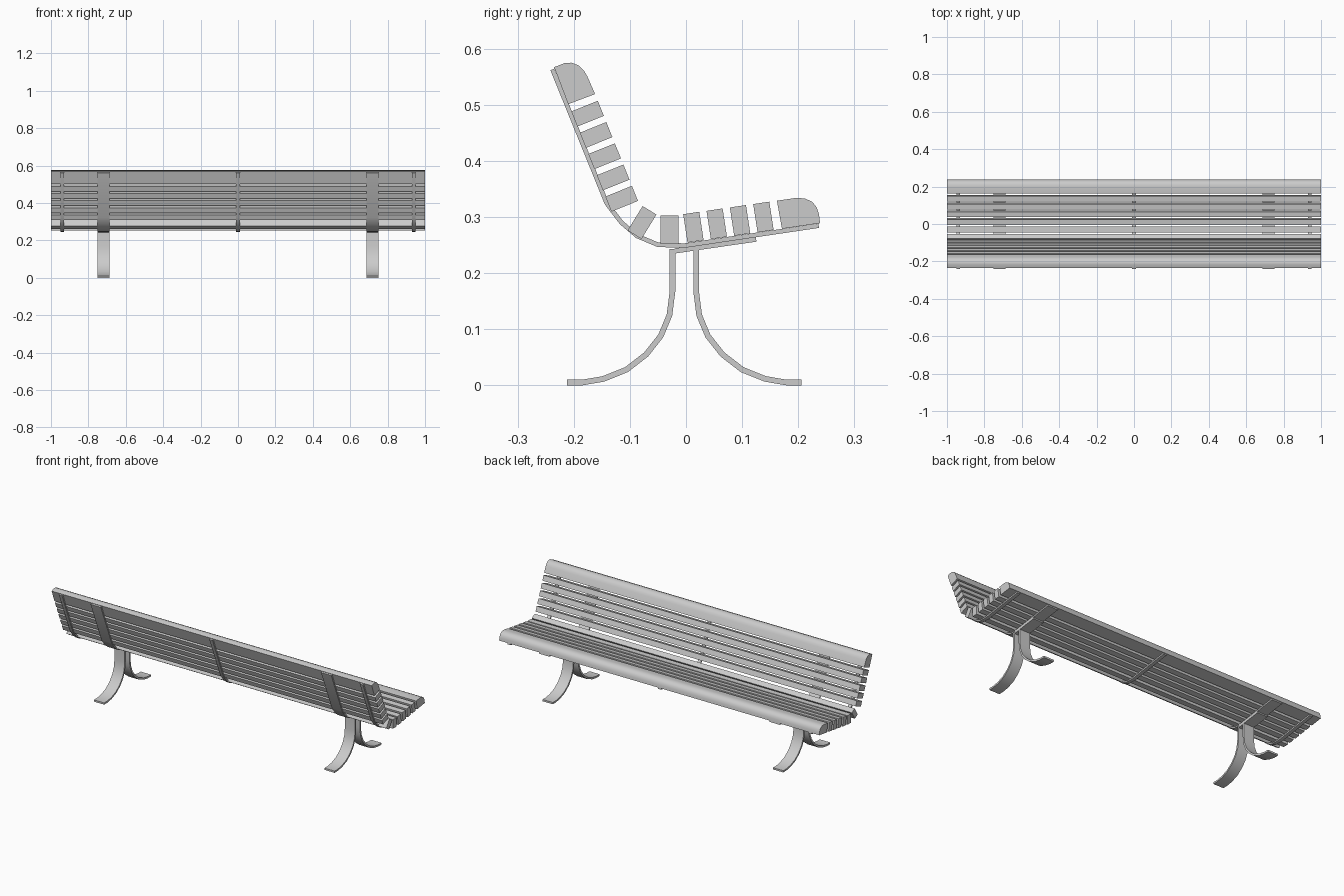
import bpy, bmesh
from math import cos, sin, radians
from mathutils import Vector

cube = bpy.data.objects.get("Cube")
if cube:
    bpy.data.objects.remove(cube)

grey = bpy.data.materials.new("light grey")
grey.use_nodes = True
colour = (0.6, 0.6, 0.6, 1)
grey.diffuse_color = colour
grey.node_tree.nodes["Principled BSDF"].inputs["Base Color"].default_value = colour


def extrude_side(name, outline, x, width):
    """Extrude a closed (y, z) outline along x, smoothing only shallow edges."""
    bm = bmesh.new()
    face = bm.faces.new([bm.verts.new((x - width / 2, y, z)) for y, z in outline])
    ext = bmesh.ops.extrude_face_region(bm, geom=[face])["geom"]
    bmesh.ops.translate(bm, vec=(width, 0, 0),
                        verts=[v for v in ext if isinstance(v, bmesh.types.BMVert)])
    bmesh.ops.recalc_face_normals(bm, faces=bm.faces)
    for f in bm.faces:
        f.smooth = True
    for e in bm.edges:
        e.smooth = e.calc_face_angle(0) < radians(30)
    mesh = bpy.data.meshes.new(name)
    bm.to_mesh(mesh)
    bm.free()
    mesh.materials.append(grey)
    obj = bpy.data.objects.new(name, mesh)
    bpy.context.collection.objects.link(obj)


def ribbon(path, thick):
    """Outline of a flat bar following a centre line, with mitred bends."""
    pts = [Vector(p) for p in path]
    dirs = [(b - a).normalized() for a, b in zip(pts, pts[1:])]
    one, two = [], []
    for i, p in enumerate(pts):
        d0, d1 = dirs[max(i - 1, 0)], dirs[min(i, len(dirs) - 1)]
        t = (d0 + d1).normalized()
        off = Vector((-t.y, t.x)) * (thick / 2 / t.dot(d0))
        one.append(p + off)
        two.append(p - off)
    return one + two[::-1]


def slat(name, y, z, angle, width=0.029, depth=0.051):
    """Plank standing on the strap, starting at (y, z) and running at angle."""
    a = radians(angle)
    base = Vector((y, z))
    along, up = Vector((cos(a), sin(a))) * width, Vector((-sin(a), cos(a))) * depth
    extrude_side(name, [base, base + along, base + along + up, base + up], 0, 2)


# Rounded top rail and front rail
extrude_side("back_top_rail", [(-0.235, 0.567), (-0.21, 0.501), (-0.162, 0.519),
             (-0.176, 0.551), (-0.182, 0.561), (-0.191, 0.57), (-0.204, 0.575),
             (-0.217, 0.574)], 0, 2)
extrude_side("seat_front_rail", [(0.162, 0.329), (0.171, 0.279), (0.239, 0.289),
             (0.237, 0.305), (0.233, 0.317), (0.225, 0.327), (0.212, 0.333),
             (0.196, 0.334)], 0, 2)

# Backrest, bend and seat slats
for i in range(5):
    slat(f"back_slat_{i + 1}", -0.2045 + 0.0152 * i, 0.488 - 0.0379 * i, -68)
slat("bend_slat", -0.104, 0.276, -31.5)
slat("rear_seat_slat", -0.0455, 0.252, 0, 0.032)
for i in range(4):
    slat(f"seat_slat_{i + 1}", 0.0027 + 0.0416 * i, 0.2545 + 0.006 * i, 8.7)

# Bent straps carrying the slats
strap = ribbon([(-0.238, 0.563), (-0.141, 0.324), (-0.115, 0.29), (-0.087, 0.266),
                (-0.05, 0.2505), (-0.003, 0.249), (0.2365, 0.2845)], 0.008)
for name, x, width in (("left_end", 0.94, 0.02), ("left_leg", 0.72, 0.064),
                       ("middle", 0, 0.02), ("right_leg", -0.72, 0.064),
                       ("right_end", -0.94, 0.02)):
    extrude_side(name + "_strap", strap, x, width)

# Curved legs, mirrored front to back, with a plate under the seat
middle = -0.003
leg = [(0.018, 0.243), (0.018, 0.168), (0.0235, 0.125), (0.039, 0.088), (0.065, 0.055),
       (0.1, 0.028), (0.141, 0.0115), (0.179, 0.005), (0.206, 0.005)]
rear = [(2 * middle - y, z) for y, z in leg]
plate = ribbon([(-0.02, 0.2395), (0.125, 0.2605)], 0.009)
for side, x in (("left", 0.72), ("right", -0.72)):
    extrude_side(side + "_front_leg", ribbon(leg, 0.01), x, 0.064)
    extrude_side(side + "_rear_leg", ribbon(rear, 0.01), x, 0.064)
    extrude_side(side + "_seat_plate", plate, x, 0.064)
